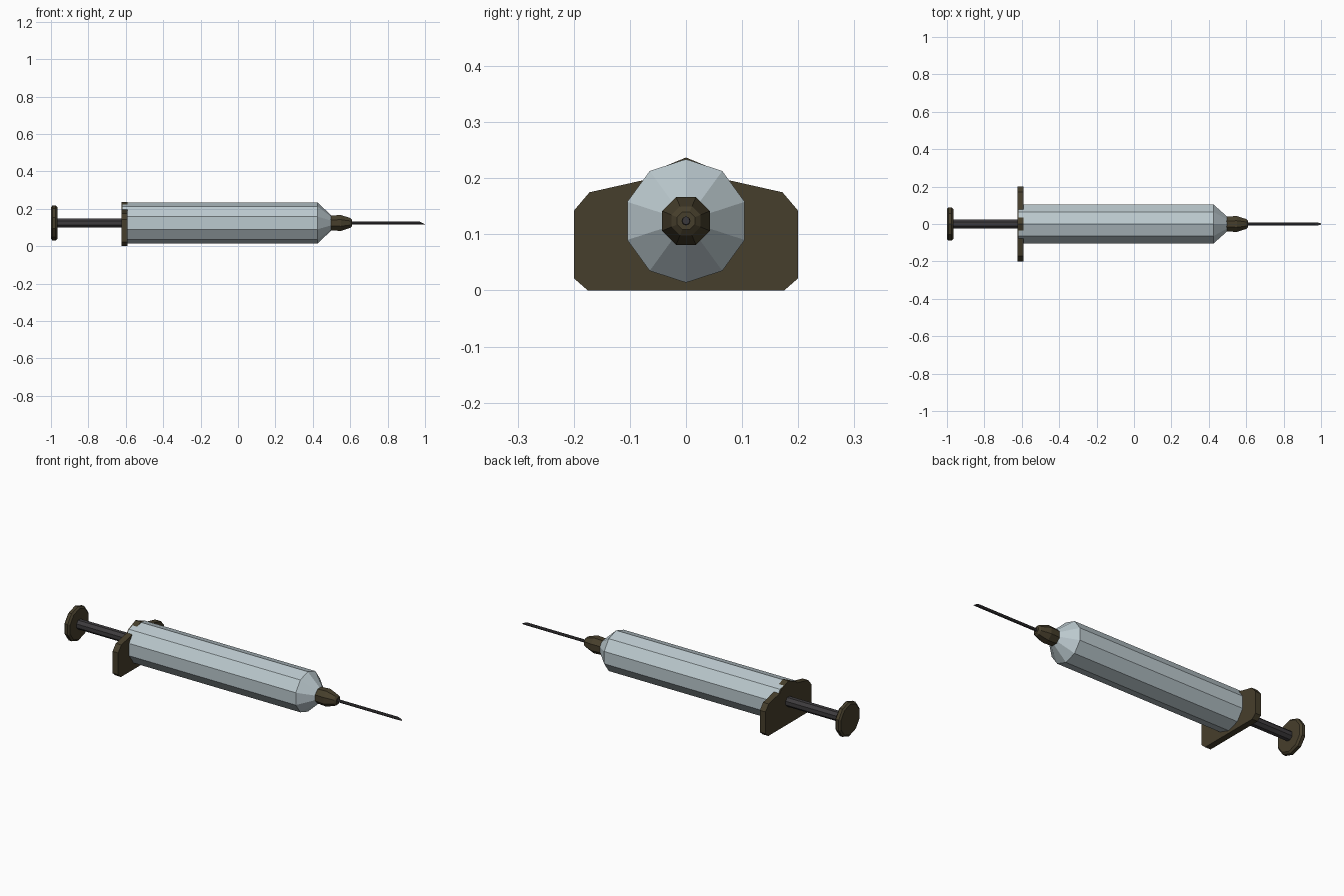
import bpy, bmesh, math

AXIS_Z = 0.124

if "Cube" in bpy.data.objects:
    bpy.data.objects.remove(bpy.data.objects["Cube"], do_unlink=True)


def material(name, rgb):
    m = bpy.data.materials.new(name)
    m.use_nodes = True
    color = (*rgb, 1)
    m.diffuse_color = color
    m.node_tree.nodes["Principled BSDF"].inputs["Base Color"].default_value = color
    return m


glass = material("pale blue grey", (0.50, 0.585, 0.62))
brown = material("dark olive brown", (0.062, 0.049, 0.025))
metal = material("dark grey", (0.047, 0.044, 0.047))


def finish(name, bm, mat):
    bmesh.ops.recalc_face_normals(bm, faces=bm.faces)
    mesh = bpy.data.meshes.new(name)
    bm.to_mesh(mesh)
    bm.free()
    mesh.materials.append(mat)
    obj = bpy.data.objects.new(name, mesh)
    bpy.context.collection.objects.link(obj)
    return obj


def turned(name, profile, sides, mat, turn=0.0, slant=0.0):
    """Faceted solid around the x axis from (x, radius) pairs; slant skews the last ring."""
    bm = bmesh.new()
    rings = []
    for i, (x, r) in enumerate(profile):
        skew = slant if i == len(profile) - 1 else 0
        ring = []
        for k in range(sides):
            a = 2 * math.pi * (k + turn) / sides
            ring.append(bm.verts.new((x - skew * (1 + math.cos(a)) / 2,
                                      r * math.sin(a), AXIS_Z + r * math.cos(a))))
        rings.append(ring)
    for a, b in zip(rings, rings[1:]):
        for k in range(sides):
            n = (k + 1) % sides
            bm.faces.new((a[k], a[n], b[n], b[k]))
    bm.faces.new(rings[0])
    bm.faces.new(rings[-1])
    return finish(name, bm, mat)


# Barrel with its tapered shoulder
turned("barrel", [(-0.618, 0.11), (0.425, 0.11), (0.497, 0.042)], 10, glass)

# Needle hub and needle with a slanted tip
turned("needle_hub", [(0.488, 0.040), (0.498, 0.043), (0.55, 0.046), (0.602, 0.028),
                      (0.61, 0.017)], 8, brown, turn=0.5)
turned("needle", [(0.6, 0.008), (0.97, 0.008), (1.0, 0.007)], 8, metal, slant=0.028)

# Plunger rod and thumb disc
turned("plunger_rod", [(-0.975, 0.027), (-0.58, 0.027)], 8, metal, turn=0.5)
turned("thumb_disc", [(-1.0, 0.084), (-0.992, 0.094), (-0.975, 0.094),
                      (-0.966, 0.084)], 10, brown)

# Finger flange: half outline mirrored in y, then extruded along x
half = [(0.175, 0.0), (0.2, 0.022), (0.2, 0.142), (0.172, 0.175),
        (0.074, 0.197), (0.063, 0.211)]
outline = half + [(0, 0.237)] + [(-y, z) for y, z in reversed(half)]
bm = bmesh.new()
face = bm.faces.new([bm.verts.new((-0.624, y, z)) for y, z in outline])
ext = bmesh.ops.extrude_face_region(bm, geom=[face])
bmesh.ops.translate(bm, vec=(0.034, 0, 0),
                    verts=[g for g in ext["geom"] if isinstance(g, bmesh.types.BMVert)])
finish("finger_flange", bm, brown)
